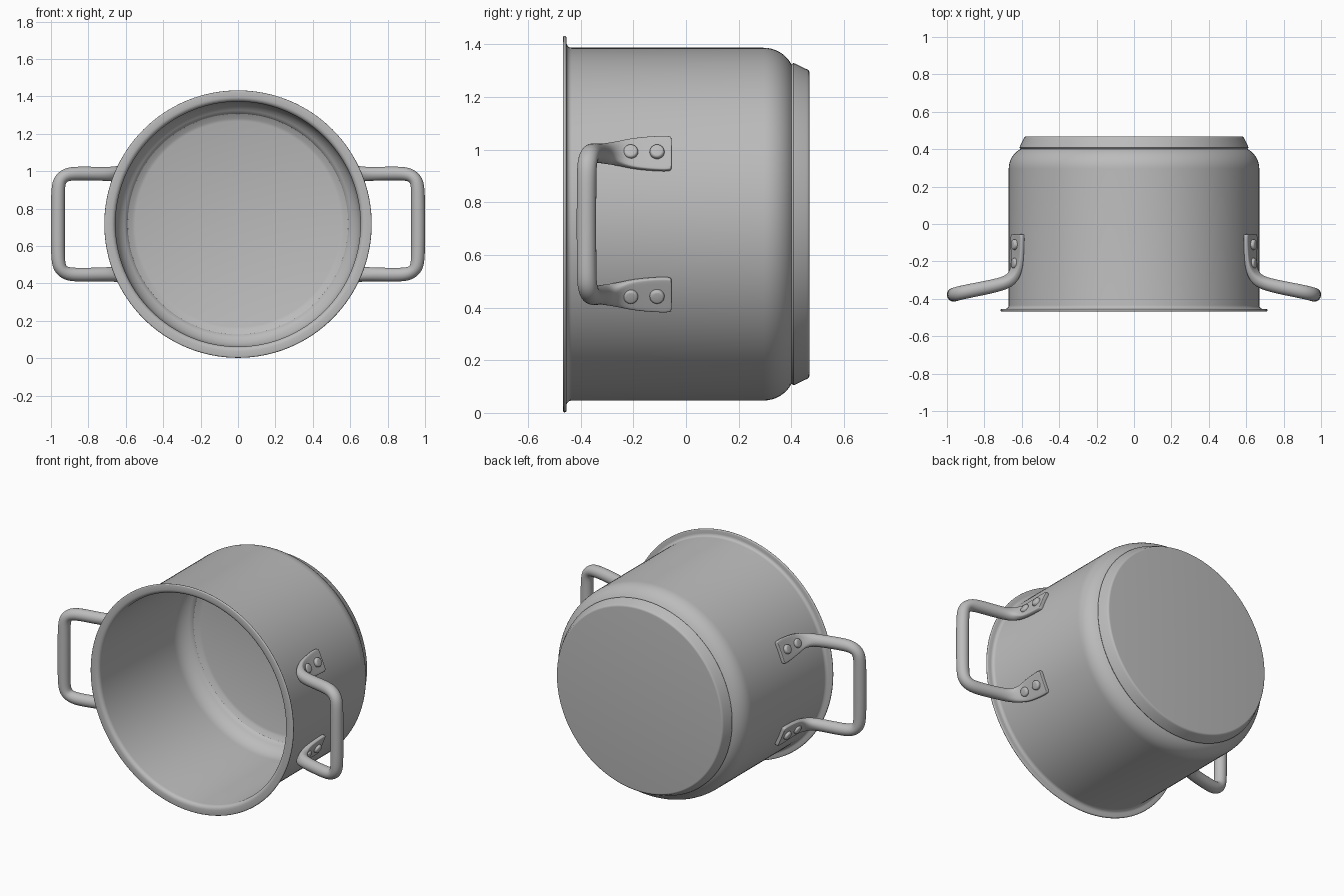
import bpy, bmesh, math
from mathutils import Vector, Matrix

CENTRE = Vector((0, 0, 0.717))   # the pot lies on its side, axis along y
TILT = math.radians(23.3)        # angle of the handle tabs around the wall
OUT = Vector((math.cos(TILT), 0, math.sin(TILT)))

cube = bpy.data.objects.get("Cube")
if cube:
    bpy.data.objects.remove(cube)

steel = bpy.data.materials.new("brushed steel grey")
steel.use_nodes = True
grey = (0.5, 0.5, 0.5, 1)
steel.diffuse_color = grey
steel.node_tree.nodes["Principled BSDF"].inputs["Base Color"].default_value = grey


def finish(name, bm, mirror=False, subdivide=0, angle=40):
    bmesh.ops.recalc_face_normals(bm, faces=bm.faces)
    mesh = bpy.data.meshes.new(name)
    bm.to_mesh(mesh)
    bm.free()
    obj = bpy.data.objects.new(name, mesh)
    obj.location = CENTRE
    mesh.materials.append(steel)
    bpy.context.collection.objects.link(obj)
    bpy.ops.object.select_all(action='DESELECT')
    bpy.context.view_layer.objects.active = obj
    obj.select_set(True)
    bpy.ops.object.shade_smooth_by_angle(angle=math.radians(angle))
    if mirror:
        mod = obj.modifiers.new("Mirror", 'MIRROR')
        mod.use_axis = (True, False, True)
    if subdivide:
        mod = obj.modifiers.new("Subdivision", 'SUBSURF')
        mod.levels = mod.render_levels = subdivide
    return obj


def arc(r, y, radius, start, end, steps=8):
    """Points (radius, y) on a circular fillet, angles in degrees."""
    return [(r + radius * math.cos(math.radians(start + (end - start) * i / steps)),
             y + radius * math.sin(math.radians(start + (end - start) * i / steps)))
            for i in range(steps + 1)]


# Pot: inner floor, inner wall, rolled lip, outer wall, chamfered base
profile = [(0, 0.415), (0.55, 0.415), (0.565, 0.41), (0.59, 0.395)]
profile += arc(0.535, 0.28, 0.12, 60, 0)
profile += arc(0.68, -0.442, 0.025, 180, 270, 5)
profile += arc(0.708, -0.461, 0.007, -90, 90, 6)
profile += arc(0.69, -0.434, 0.02, 270, 180, 5)
profile += arc(0.55, 0.295, 0.12, 0, 62)
profile += [(0.612, 0.408), (0.61, 0.415), (0.59, 0.455)]
profile += arc(0.575, 0.455, 0.014, 30, 90, 4) + [(0, 0.469)]

bm = bmesh.new()
verts = [bm.verts.new((r, y, 0)) for r, y in profile]
edges = [bm.edges.new(pair) for pair in zip(verts, verts[1:])]
bmesh.ops.spin(bm, geom=verts + edges, cent=(0, 0, 0), axis=(0, 1, 0),
               angle=math.tau, steps=128, use_duplicate=False)
bmesh.ops.remove_doubles(bm, verts=bm.verts, dist=0.0001)
finish("pot_body", bm, angle=32)

# Handles: one quarter swept from flat tab to round bar, then mirrored
# each station: x, y, z, half width, half thickness, squareness
stations = [
    (0.623, -0.054, 0.268, 0.064, 0.012, 7),
    (0.623, -0.058, 0.268, 0.069, 0.013, 7),
    (0.623, -0.08, 0.268, 0.074, 0.013, 7),
    (0.624, -0.2, 0.268, 0.064, 0.013, 7),
    (0.630, -0.25, 0.268, 0.050, 0.020, 4),
    (0.655, -0.298, 0.268, 0.041, 0.034, 2.5),
    (0.71, -0.324, 0.268, 0.037, 0.037, 2),
    (0.85, -0.352, 0.272, 0.038, 0.038, 2),
    (0.92, -0.366, 0.267, 0.038, 0.038, 2),
    (0.957, -0.376, 0.235, 0.038, 0.038, 2),
    (0.963, -0.378, 0.17, 0.038, 0.038, 2),
    (0.963, -0.378, 0, 0.038, 0.038, 2),
]
SIDES = 16
points = [Vector(s[:3]) for s in stations]
bm = bmesh.new()
rings = []
normal = OUT.copy()
for i, station in enumerate(stations):
    half_width, half_thick, square = station[3:]
    tangent = (points[min(i + 1, len(points) - 1)] - points[max(i - 1, 0)]).normalized()
    normal = (normal - tangent * normal.dot(tangent)).normalized()
    side = tangent.cross(normal)
    ring = []
    for k in range(SIDES):
        a = math.tau * k / SIDES
        c, s = math.cos(a), math.sin(a)
        u = math.copysign(abs(c) ** (2 / square), c) * half_width
        v = math.copysign(abs(s) ** (2 / square), s) * half_thick
        p = points[i] + side * u + normal * v
        if i == len(stations) - 1:
            p.z = 0
        ring.append(bm.verts.new(p))
    rings.append(ring)
for low, high in zip(rings, rings[1:]):
    for k in range(SIDES):
        n = (k + 1) % SIDES
        bm.faces.new((low[k], low[n], high[n], high[k]))
bm.faces.new(rings[0])
finish("handles", bm, mirror=True, subdivide=2, angle=180)

# Rivets: two domed heads on each tab
bm = bmesh.new()
turn = OUT.to_track_quat('Z', 'Y').to_matrix().to_4x4()
for y in (-0.21, -0.11):
    place = Matrix.Translation(OUT * 0.694 + Vector((0, y, 0))) @ turn
    bmesh.ops.create_cone(bm, cap_ends=True, segments=24, radius1=0.029,
                          radius2=0.027, depth=0.03, matrix=place)
tops = [e for e in bm.edges if all(v.co.dot(OUT) > 0.7 for v in e.verts)]
bmesh.ops.bevel(bm, geom=tops, offset=0.009, segments=3, profile=0.5, affect='EDGES')
finish("rivets", bm, mirror=True)
